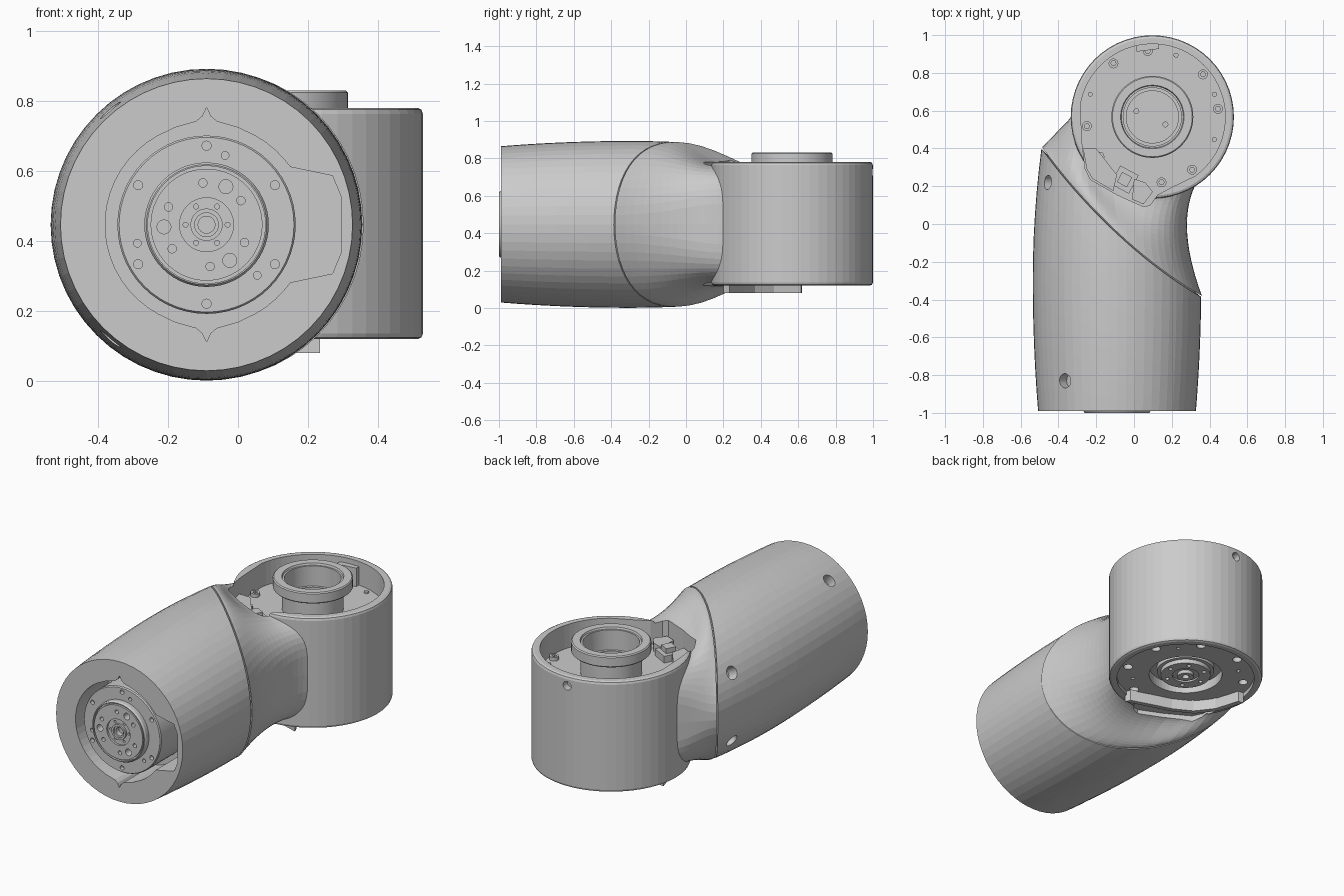
import bpy, bmesh
from math import sin, cos, pi, radians, copysign
from mathutils import Matrix, Vector

if "Cube" in bpy.data.objects:
    bpy.data.objects.remove(bpy.data.objects["Cube"])

N = 56                                   # sides of the round shells
HC = Vector((0.097, 0.567, 0))           # head axis
HR = 0.432                               # head radius
TX, TZ = -0.09, 0.447                    # tube axis
HEAD = Matrix.Translation(HC)
FRONT = Matrix.Translation((TX, 0, TZ)) @ Matrix.Rotation(pi / 2, 4, 'X')  # local z = -y


def finish(name, bm, M=Matrix()):
    bmesh.ops.recalc_face_normals(bm, faces=bm.faces[:])
    me = bpy.data.meshes.new(name)
    bm.to_mesh(me)
    bm.free()
    me.transform(M)
    ob = bpy.data.objects.new(name, me)
    bpy.context.collection.objects.link(ob)
    return ob


def add_rings(bm, rings):
    """Skin closed rings of points; both ends closed with a fan."""
    rows = [[bm.verts.new(p) for p in r] for r in rings]
    n = len(rows[0])
    for a, b in zip(rows, rows[1:]):
        for i in range(n):
            j = (i + 1) % n
            bm.faces.new((a[i], a[j], b[j], b[i]))
    for row in (rows[0], rows[-1]):
        c = bm.verts.new(sum((v.co for v in row), Vector()) / n)
        for i in range(n):
            bm.faces.new((row[i], row[(i + 1) % n], c))


def loft(name, rings):
    bm = bmesh.new()
    add_rings(bm, rings)
    return finish(name, bm)


def lathe(name, prof, M, n=N):
    """Solid of revolution about local z; end caps are fans."""
    bm = bmesh.new()
    add_rings(bm, [[Vector((r * cos(2 * pi * i / n), r * sin(2 * pi * i / n), h))
                    for i in range(n)] for r, h in prof])
    return finish(name, bm, M)


def prism(name, pts, z0, z1, M=Matrix()):
    bm = bmesh.new()
    lo, hi = ([bm.verts.new((x, y, z)) for x, y in pts] for z in (z0, z1))
    bm.faces.new(lo)
    bm.faces.new(hi)
    for i in range(len(pts)):
        j = (i + 1) % len(pts)
        bm.faces.new((lo[i], lo[j], hi[j], hi[i]))
    return finish(name, bm, M)


def pegs(name, spots, z0, z1, M, n=16):
    """Several small cylinders in one mesh; spots are (distance, degrees, radius)."""
    bm = bmesh.new()
    for d, a, r in spots:
        cx, cy = d * cos(radians(a)), d * sin(radians(a))
        add_rings(bm, [[Vector((cx + r * cos(2 * pi * i / n), cy + r * sin(2 * pi * i / n), z))
                        for i in range(n)] for z in (z0, z1)])
    return finish(name, bm, M)


def cut(cutter, *targets):
    for ob in targets:
        m = ob.modifiers.new("cut", 'BOOLEAN')
        m.operation, m.solver, m.object = 'DIFFERENCE', 'EXACT', cutter
        with bpy.context.temp_override(object=ob, active_object=ob, selected_objects=[ob]):
            bpy.ops.object.modifier_apply(modifier=m.name)
    bpy.data.objects.remove(cutter)


# Forearm tube: slightly barrelled, ending on a slanted seam
def tube_r(y):
    return 0.446 - (0.046 if y > -0.3 else 0.029) * ((y + 0.3) / 0.7) ** 2


def tube_pt(t, y):
    return Vector((TX + tube_r(y) * cos(t), y, TZ + tube_r(y) * sin(t)))


def seam_y(t):
    y = 0
    for _ in range(12):
        y = 0.4 - 0.93 * (TX + tube_r(y) * cos(t) + 0.49) - 0.08 * sin(t) ** 2
    return y


angles = [2 * pi * i / N for i in range(N)]
tube = loft("arm_tube", [[tube_pt(t, -0.99 + (seam_y(t) + 0.99) * k / 12) for t in angles]
                         for k in range(13)])


# Neck: blends the seam into the side of the head
def neck_end(t, radius, height):
    u = copysign(abs(cos(t)) ** 0.75, cos(t))
    phi = radians(241 + 61 * u)
    z = 0.45 + height * copysign(abs(sin(t)) ** 0.5, sin(t))
    return Vector((HC.x + radius * cos(phi), HC.y + radius * sin(phi), z))


def neck_pt(t, s):
    a, b = tube_pt(t, seam_y(t)) + Vector((0.004, 0.006, 0)), neck_end(t, HR - 0.004, 0.327)
    c = (a + b) / 2 + Vector((-0.12, 0.08, 0)) * max(0, cos(t))
    p = a * (1 - s) ** 2 + c * 2 * s * (1 - s) + b * s * s
    p.z = a.z + (b.z - a.z) * s * s * (3 - 2 * s)
    return p


neck = loft("neck", [[neck_pt(t, k / 14) for t in angles] for k in range(15)]
            + [[neck_end(t, 0.33, 0.29) for t in angles]])

# Head drum
head = lathe("head_drum", [(0.2, 0.12), (0.417, 0.12), (0.428, 0.125), (HR, 0.136), (HR, 0.764),
                           (0.428, 0.776), (0.417, 0.781), (0.2, 0.781)], HEAD)

# Recesses in the top and bottom of the head, running out into the neck
outline = [(HC.x + 0.386 * cos(radians(a)), HC.y + 0.386 * sin(radians(a)))
           for a in range(-54, 176, 5)]
outline += [(-0.275, 0.43), (-0.258, 0.29), (-0.23, 0.235), (-0.09, 0.155), (0.05, 0.092),
            (0.085, 0.10), (0.125, 0.155), (0.2, 0.195)]
cut(prism("top_cutter", outline, 0.64, 1.0), head, neck)
cut(prism("bottom_cutter", outline, -0.1, 0.145), head, neck)
cut(lathe("bore_cutter", [(0.1, 0.5), (0.16, 0.5), (0.16, 0.7), (0.1, 0.7)], HEAD), head)
cut(lathe("hub_cutter", [(0.1, 0.2), (0.205, 0.2), (0.205, 0.1), (0.1, 0.1)], HEAD), head)

# Output ring standing in the top recess
ring = lathe("output_ring", [(0.05, 0.49), (0.167, 0.49), (0.167, 0.765), (0.21, 0.765),
                             (0.217, 0.772), (0.217, 0.825), (0.211, 0.831), (0.168, 0.831),
                             (0.164, 0.82), (0.154, 0.82), (0.154, 0.70), (0.138, 0.70),
                             (0.138, 0.58), (0.05, 0.58)], HEAD)
cut(pegs("ring_hole_cutter", [(0.09, 160, 0.013), (0.08, -30, 0.013)], 0.56, 0.66, HEAD), ring)

# Lower hub inside the bottom recess
hub = lathe("lower_hub", [(0.012, 0.17), (0.02, 0.17), (0.02, 0.13), (0.045, 0.13), (0.045, 0.15),
                          (0.075, 0.15), (0.075, 0.14), (0.14, 0.14), (0.14, 0.165),
                          (0.16, 0.165), (0.16, 0.23), (0.012, 0.23)], HEAD)
cut(pegs("hub_hole_cutter", [(0.11, a, 0.012) for a in range(0, 360, 60)], 0.1, 0.17, HEAD), hub)

# Screws on the recess floor and holes in the bottom plate
spots = (126, 94, 40, 7, -53, -82, 217, 188)
screws = pegs("floor_screws", [(0.35, a, 0.026) for a in spots], 0.63, 0.662, HEAD)
cut(pegs("socket_cutter", [(0.35, a, 0.014) for a in spots], 0.645, 0.7, HEAD, 6), screws)
cut(pegs("plate_hole_cutter", [(0.335, a, 0.026) for a in range(20, 380, 45)]
         + [(0.3, a, 0.01) for a in range(42, 402, 90)], 0.1, 0.175, HEAD), head)
pegs("floor_pins", [(0.35, a, 0.013) for a in (160, 69, 20, -20)], 0.63, 0.65, HEAD)

# Shelf, connector block and rim tab inside the top recess
prism("neck_shelf", [(-0.27, 0.40), (-0.25, 0.29), (-0.22, 0.24), (-0.11, 0.175), (-0.09, 0.26),
                     (-0.2, 0.4)], 0.63, 0.69)
prism("neck_shelf_small", [(-0.01, 0.13), (0.05, 0.105), (0.1, 0.17), (0.06, 0.22), (0.0, 0.24)],
      0.63, 0.69)
block = Matrix.Translation((-0.05, 0.235, 0)) @ Matrix.Rotation(radians(-28), 4, 'Z')
for name, w, z0, z1 in (("connector_base", 0.055, 0.63, 0.68), ("connector_plug", 0.03, 0.67, 0.71)):
    prism(name, [(-w, -w), (w, -w), (w, w), (-w, w)], z0, z1, block)
prism("rim_tab", [(-0.085, 0.345), (0.035, 0.36), (0.035, 0.39), (-0.085, 0.39)], 0.64, 0.75, HEAD)

# Curved lip hanging below the neck side of the head
path = [Vector(p) for p in ((-0.285, 0.62), (-0.235, 0.46), (-0.15, 0.35), (-0.03, 0.285),
                            (0.1, 0.245), (0.235, 0.2))]
inner = [HC.xy + (p - HC.xy) * 0.91 for p in path]
prism("lower_lip", path + inner[::-1], 0.08, 0.15)

# Opening in the front of the tube: round, with two pointed notches and a side pocket
half = [(0.24, 0.165), (0.36, 0.14), (0.385, 0.08)]
arc = [(0.29 * cos(radians(a)), 0.29 * sin(radians(a))) for a in range(40, 69, 7)]
spike = [(0.09, 0.278), (0.03, 0.295), (0.012, 0.31), (0, 0.335)]
left = [(0.29 * cos(radians(a)), 0.29 * sin(radians(a))) for a in range(112, 181, 7)]
upper = half[::-1] + arc + spike + [(-x, y) for x, y in spike[-2::-1]] + left
mouth = upper + [(x, -y) for x, y in reversed(upper)]
cut(prism("mouth_cutter", mouth, 0.72, 1.1, FRONT), tube)

# Joint drive set in the opening
drive = lathe("joint_drive", [(0.1, 0.70), (0.255, 0.70), (0.255, 0.958), (0.25, 0.965),
                              (0.178, 0.965), (0.178, 0.99), (0.172, 1.0), (0.168, 1.0),
                              (0.168, 0.985), (0.16, 0.985), (0.16, 1.0), (0.077, 1.0),
                              (0.077, 0.988), (0.046, 0.988), (0.046, 1.0), (0.034, 1.0),
                              (0.034, 0.99), (0.024, 0.99), (0.024, 0.96), (0.01, 0.96)], FRONT)
holes = [(0.122, 63 + 120 * k, 0.02) for k in range(3)]
holes += [(0.12, a + 120 * k, 0.012) for a in (95, 35) for k in range(3)]
holes += [(0.226, 30 + 60 * k, 0.013) for k in range(6)]
holes += [(0.205, a, 0.011) for a in (75, 195, -45)]
holes += [(0.06, 60 * k, 0.007) for k in range(6)]
cut(pegs("drive_hole_cutter", holes, 0.94, 1.05, FRONT), drive)


# Screw holes through the skin of the tube and head
def side_hole(ob, p, d, r):
    M = Matrix.Translation(p) @ Vector(d).to_track_quat('Z', 'Y').to_matrix().to_4x4()
    cut(pegs("side_cutter", [(0, 0, r)], -0.06, 0.1, M, 24), ob)


for y, a in ((-0.83, 130), (-0.83, 230), (0.22, 151), (0.22, 209)):
    t = radians(a)
    side_hole(tube, tube_pt(t, y), (cos(t), 0, sin(t)), 0.038)
side_hole(head, HC + Vector((-0.01, HR, 0.725)), (-0.02, 1, 0), 0.026)

# Smooth only the tiny parts; the big shells keep their flat facets
for ob in (ring, hub, drive, screws):
    for o in bpy.context.selected_objects:
        o.select_set(False)
    ob.select_set(True)
    bpy.context.view_layer.objects.active = ob
    bpy.ops.object.shade_smooth_by_angle(angle=radians(30))
